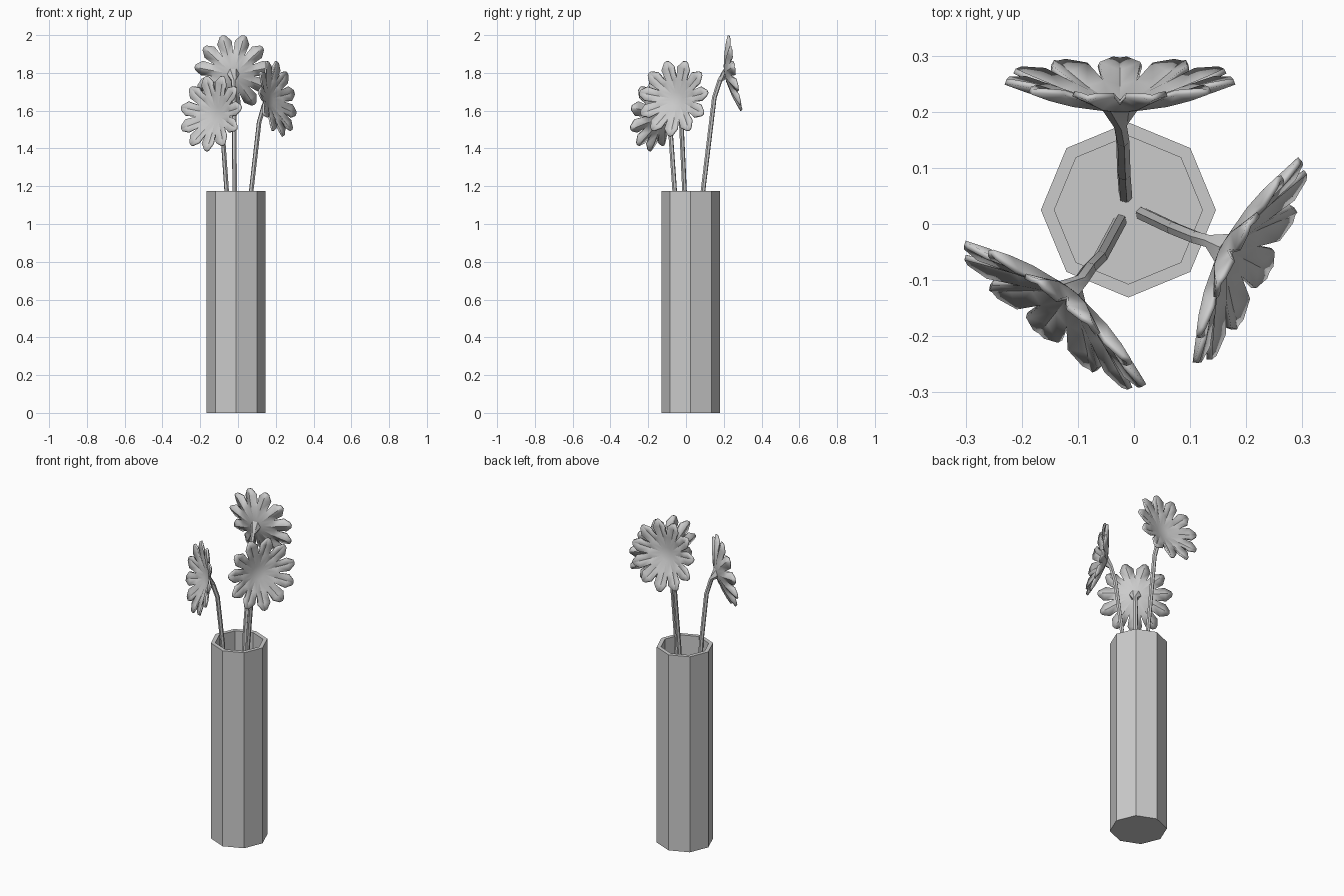
import bpy, bmesh, math
from mathutils import Vector

if "Cube" in bpy.data.objects:
    bpy.data.objects.remove(bpy.data.objects["Cube"])

PETALS = 11
UP = Vector((0, 0, 1))


def make_object(name, bm, smooth=None):
    bmesh.ops.recalc_face_normals(bm, faces=bm.faces)
    mesh = bpy.data.meshes.new(name)
    bm.to_mesh(mesh)
    bm.free()
    ob = bpy.data.objects.new(name, mesh)
    bpy.context.collection.objects.link(ob)
    if smooth:
        bpy.ops.object.select_all(action='DESELECT')
        ob.select_set(True)
        bpy.context.view_layer.objects.active = ob
        bpy.ops.object.shade_smooth_by_angle(angle=math.radians(smooth))
    return ob


def loft(bm, rings):
    # skin a list of vertex rings and cap both ends
    for a, b in zip(rings, rings[1:]):
        n = len(a)
        for i in range(n):
            j = (i + 1) % n
            bm.faces.new((a[i], a[j], b[j], b[i]))
    bm.faces.new(rings[0])
    bm.faces.new(rings[-1])


def ring(bm, center, axis, radius, sides):
    u = axis.cross(Vector((0.3, 1, 0))).normalized()
    v = axis.cross(u).normalized()
    return [bm.verts.new(center + radius * (u * math.cos(a) + v * math.sin(a)))
            for a in (2 * math.pi * i / sides for i in range(sides))]


# Octagonal hollow vase: outside up, over the rim, down to the inner floor
bm = bmesh.new()
rings = []
for r, z in [(0.156, 0), (0.156, 1.175), (0.132, 1.175), (0.132, 0.03)]:
    rings.append([bm.verts.new((-0.01 + r * math.cos(k * math.pi / 4),
                                0.025 + r * math.sin(k * math.pi / 4), z))
                  for k in range(8)])
loft(bm, rings)
make_object("vase", bm)


def flower(name, center, facing, base, lip, bend):
    center = Vector(center)
    n = Vector((facing[0], facing[1], 0)).normalized()
    n = (n + UP * 0.17).normalized()
    u = UP.cross(n).normalized()
    v = n.cross(u)

    # Stem flaring into the back of the flower head
    mouth = center - n * 0.055
    pts = [Vector(base), Vector(lip), Vector(bend),
           mouth - n * 0.025 - UP * 0.03, mouth]
    radii = [0.0125, 0.0125, 0.0125, 0.013, 0.032]
    bm = bmesh.new()
    rings = []
    for i, p in enumerate(pts):
        axis = n if i == 4 else (pts[i + 1] - pts[max(i - 1, 0)]).normalized()
        rings.append(ring(bm, p, axis, radii[i], 6))
    loft(bm, rings)
    make_object(name + "_stem", bm, 40)

    # Shallow dish of folded petals
    bm = bmesh.new()

    def point(r, ang, t, w=0):
        d = u * math.cos(ang) + v * math.sin(ang)
        s = v * math.cos(ang) - u * math.sin(ang)
        return bm.verts.new(center + d * r + s * w + n * t)

    step = 2 * math.pi / PETALS
    angs = [-math.pi / 2 + k * step for k in range(PETALS)]
    hub = point(0, 0, -0.05)
    inner = [point(0.04, a, -0.048) for a in angs]
    mids = [point(0.11, a, -0.033) for a in angs]
    gaps = [point(0.105, a + step / 2, -0.024) for a in angs]
    for k, a in enumerate(angs):
        j = (k + 1) % PETALS
        bm.faces.new((hub, inner[k], inner[j]))
        bm.faces.new((inner[k], mids[k], gaps[k]))
        bm.faces.new((inner[k], gaps[k], inner[j]))
        bm.faces.new((inner[j], gaps[k], mids[j]))
        keel = point(0.165, a, -0.016)
        tip = point(0.206, a, 0.0)
        for side, gap in ((1, gaps[k]), (-1, gaps[k - 1])):
            edge = point(0.165, a, -0.001, side * 0.038)
            corner = point(0.2, a, 0.003, side * 0.014)
            bm.faces.new((mids[k], keel, edge, gap))
            bm.faces.new((keel, tip, corner, edge))
    head = make_object(name + "_head", bm, 35)
    mod = head.modifiers.new("thickness", 'SOLIDIFY')
    mod.thickness = 0.01
    mod.offset = 0


flower("back_flower", (-0.025, 0.258, 1.803), (0, 1),
       (-0.015, 0.05, 0.03), (-0.018, 0.09, 1.175), (-0.02, 0.15, 1.67))
flower("left_flower", (-0.145, -0.165, 1.588), (-0.62, -0.78),
       (-0.025, 0.005, 0.03), (-0.06, -0.06, 1.175), (-0.08, -0.08, 1.46))
flower("right_flower", (0.207, -0.068, 1.667), (0.89, -0.457),
       (0.015, 0.018, 0.03), (0.07, -0.008, 1.175), (0.112, -0.025, 1.54))
